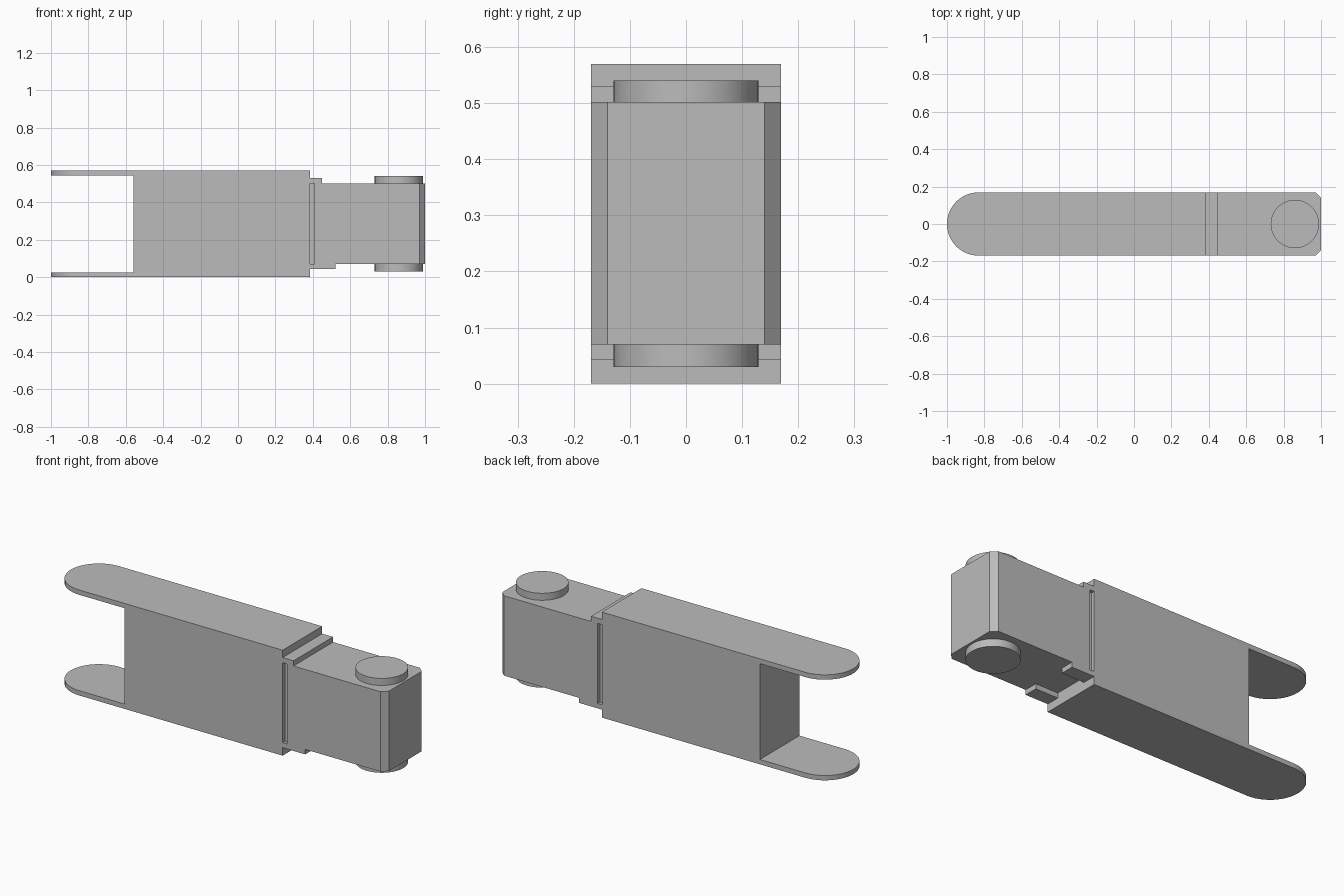
import bpy, bmesh, math

if "Cube" in bpy.data.objects:
    bpy.data.objects.remove(bpy.data.objects["Cube"])

grey = bpy.data.materials.new("mid grey")
grey.use_nodes = True
COLOUR = (0.5, 0.5, 0.5, 1)
grey.diffuse_color = COLOUR
grey.node_tree.nodes["Principled BSDF"].inputs["Base Color"].default_value = COLOUR


def prism(name, outline, z0, z1):
    """Extrude a closed xy outline from z0 to z1."""
    bm = bmesh.new()
    base = bm.faces.new([bm.verts.new((x, y, z0)) for x, y in outline])
    top = bmesh.ops.extrude_face_region(bm, geom=[base])["geom"]
    verts = [v for v in top if isinstance(v, bmesh.types.BMVert)]
    bmesh.ops.translate(bm, verts=verts, vec=(0, 0, z1 - z0))
    bmesh.ops.recalc_face_normals(bm, faces=bm.faces)
    mesh = bpy.data.meshes.new(name)
    bm.to_mesh(mesh)
    bm.free()
    mesh.materials.append(grey)
    obj = bpy.data.objects.new(name, mesh)
    bpy.context.collection.objects.link(obj)
    return obj


def box(name, x0, x1, y0, y1, z0, z1):
    return prism(name, [(x0, y0), (x1, y0), (x1, y1), (x0, y1)], z0, z1)


def arc(cx, r, start, end, steps):
    angles = [start + (end - start) * i / steps for i in range(steps + 1)]
    return [(cx + r * math.cos(a), r * math.sin(a)) for a in angles]


def smooth(obj):
    bpy.ops.object.select_all(action="DESELECT")
    obj.select_set(True)
    bpy.context.view_layer.objects.active = obj
    bpy.ops.object.shade_smooth_by_angle(angle=math.radians(30))


W = 0.169        # half width
SHOULDER = 0.385  # end of the large housing
HEIGHT = 0.57

# Housing with a rounded fork: one long slab, opened between the two prongs
outline = [(SHOULDER, -W), (SHOULDER, W)] + arc(W - 1, W, math.pi / 2, 1.5 * math.pi, 24)
housing = prism("forked_housing", outline, 0, HEIGHT)
cutter = box("fork_gap_cutter", -1.2, -0.56, -0.4, 0.4, 0.026, HEIGHT - 0.026)
cutter.hide_render = True
cut = housing.modifiers.new("fork gap", "BOOLEAN")
cut.operation = "DIFFERENCE"
cut.solver = "EXACT"
cut.object = cutter
bpy.context.view_layer.objects.active = housing
bpy.ops.object.modifier_apply(modifier=cut.name)
bpy.data.objects.remove(cutter)
smooth(housing)

# End block with chamfered tip corners and a narrow groove at the shoulder
half = [(SHOULDER, 0.15), (0.41, 0.15), (0.41, W), (0.97, W), (1.0, 0.14)]
block = half + [(x, -y) for x, y in reversed(half)]
prism("end_block", block, 0.07, 0.502)

# Ledge on top, and a tab under each side
box("top_ledge", SHOULDER, 0.45, -W, W, 0.502, 0.53)
for side, y0, y1 in (("right", -W, -0.095), ("left", 0.095, W)):
    box(side + "_lower_tab", SHOULDER, 0.52, y0, y1, 0.043, 0.07)

# Round pivot pins above and below
for name, z0, z1 in (("lower_pin", 0.03, 0.07), ("upper_pin", 0.502, 0.54)):
    smooth(prism(name, arc(0.86, 0.129, 0, 2 * math.pi, 48)[:-1], z0, z1))
